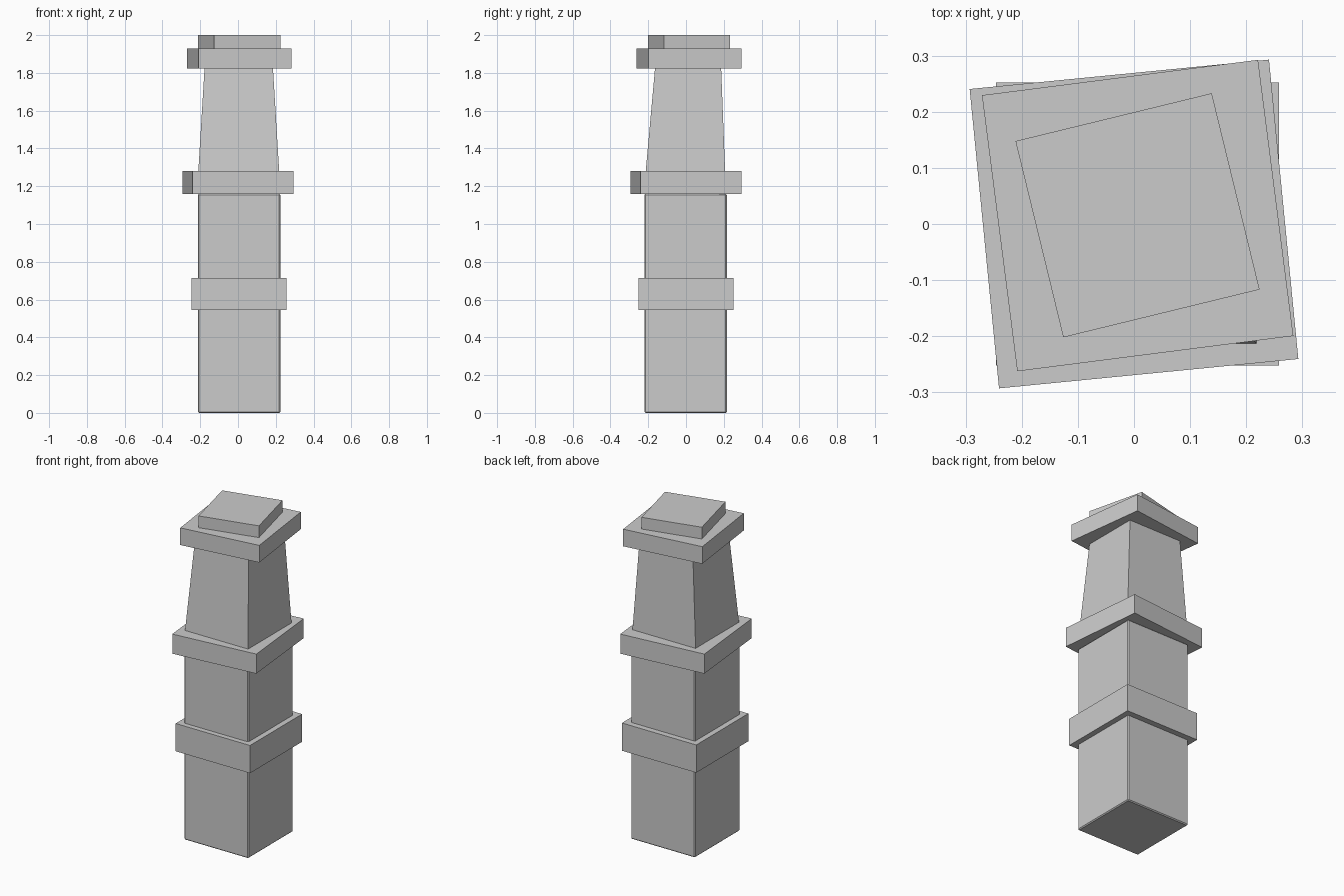
import bpy, bmesh
from math import radians
from mathutils import Matrix, Vector

if "Cube" in bpy.data.objects:
    bpy.data.objects.remove(bpy.data.objects["Cube"])


def block(name, z0, z1, bottom, top=None, angle=0, bevel=0):
    """Square block; bottom/top = (centre x, centre y, half width x, half width y)."""
    top = top or bottom
    bm = bmesh.new()
    rot = Matrix.Rotation(radians(angle), 3, 'Z')
    rings = []
    for z, (cx, cy, hx, hy) in ((z0, bottom), (z1, top)):
        rings.append([bm.verts.new(rot @ Vector((sx * hx, sy * hy, 0)) + Vector((cx, cy, z)))
                      for sx, sy in ((-1, -1), (1, -1), (1, 1), (-1, 1))])
    lo, hi = rings
    bm.faces.new(lo[::-1])
    bm.faces.new(hi)
    for i in range(4):
        j = (i + 1) % 4
        bm.faces.new((lo[i], lo[j], hi[j], hi[i]))
    if bevel:
        bmesh.ops.bevel(bm, geom=bm.edges[:], offset=bevel, segments=1, affect='EDGES')
    mesh = bpy.data.meshes.new(name)
    bm.to_mesh(mesh)
    bm.free()
    ob = bpy.data.objects.new(name, mesh)
    bpy.context.collection.objects.link(ob)
    return ob


# Main shaft and its square collar
block("shaft", 0, 1.16, (0.006, -0.002, 0.218, 0.218), bevel=0.006)
block("lower_band", 0.545, 0.715, (0.006, 0, 0.252, 0.252))
# Twisted slab carrying the tapered upper part
block("middle_slab", 1.16, 1.28, (0, 0, 0.268, 0.268), angle=5.6)
block("tapered_neck", 1.28, 1.825, (0.004, -0.003, 0.214, 0.21), (0.004, 0.011, 0.181, 0.175))
# Twisted cap slabs
block("upper_slab", 1.823, 1.928, (0.0065, 0.015, 0.248, 0.248), angle=7.3)
block("top_slab", 1.928, 2.0, (0.0063, 0.0155, 0.18, 0.18), angle=13.7)
